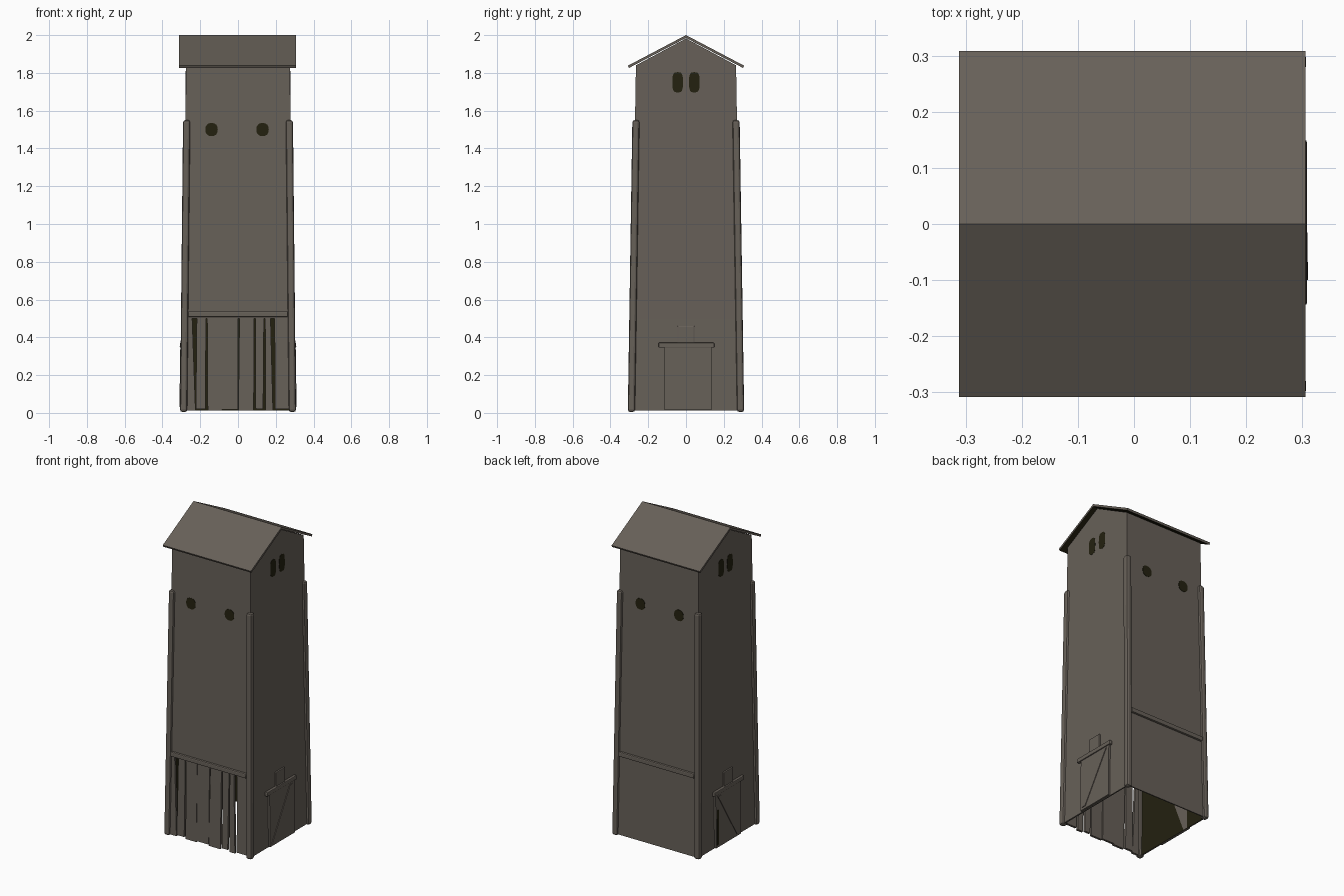
import bpy, bmesh, math
from mathutils import Vector

if "Cube" in bpy.data.objects:
    bpy.data.objects.remove(bpy.data.objects["Cube"])


def material(name, rgb):
    m = bpy.data.materials.new(name)
    m.diffuse_color = (*rgb, 1)
    m.use_nodes = True
    m.node_tree.nodes["Principled BSDF"].inputs["Base Color"].default_value = m.diffuse_color
    return m


GREY = material("weathered grey wood", (0.135, 0.117, 0.098))
DARK = material("dark olive interior", (0.017, 0.015, 0.005))
Z0, EAVE = 0.012, 1.84


def half(z):
    """Half width of the tapered walls in x and y at a height."""
    t = z / EAVE
    return 0.294 - 0.019 * t, 0.296 - 0.031 * t


def new_object(name, verts, faces, mats=(GREY,), bevel=0.0):
    mesh = bpy.data.meshes.new(name)
    mesh.from_pydata([tuple(v) for v in verts], [], faces)
    bm = bmesh.new()
    bm.from_mesh(mesh)
    bmesh.ops.recalc_face_normals(bm, faces=bm.faces)
    bm.to_mesh(mesh)
    bm.free()
    for m in mats:
        mesh.materials.append(m)
    ob = bpy.data.objects.new(name, mesh)
    bpy.context.collection.objects.link(ob)
    if bevel:
        b = ob.modifiers.new("soft edges", "BEVEL")
        b.width, b.segments = bevel, 2
    return ob


def prism(name, profile, offset, mat=GREY, bevel=0.0):
    """Flat polygon pushed along an offset vector."""
    n = len(profile)
    base = [Vector(p) for p in profile]
    verts = base + [p + Vector(offset) for p in base]
    faces = [tuple(range(n)), tuple(range(n, 2 * n))]
    faces += [(i, (i + 1) % n, n + (i + 1) % n, n + i) for i in range(n)]
    return new_object(name, verts, faces, (mat,), bevel)


def on_side(s, pts, out):
    """Points (y, z) laid on the sloping side wall s = +1 or -1."""
    return [(s * (half(z)[0] + out), y, z) for y, z in pts]


def on_front(s, pts, out):
    """Points (x, z) laid on the sloping front (-1) or back (+1) wall."""
    return [(x, s * (half(z)[1] + out), z) for x, z in pts]


def rect(a0, a1, z0, z1):
    return [(a0, z0), (a1, z0), (a1, z1), (a0, z1)]


def oval(ca, cz, ra, rz, power=1.0, n=16):
    pts = []
    for i in range(n):
        c, s = math.cos(2 * math.pi * i / n), math.sin(2 * math.pi * i / n)
        pts.append((ca + ra * math.copysign(abs(c) ** power, c),
                    cz + rz * math.copysign(abs(s) ** power, s)))
    return pts


# Hollow tapered tower walls, open at the bottom and behind the front planks
verts = []
for z in (Z0, 0.50, EAVE):
    hx, hy = half(z)
    verts += [(-hx, -hy, z), (hx, -hy, z), (hx, hy, z), (-hx, hy, z)]
hx = half(EAVE)[0]
verts += [(-hx, 0, 1.982), (hx, 0, 1.982)]
faces = [(1, 2, 6, 5), (2, 3, 7, 6), (3, 0, 4, 7),
         (4, 5, 9, 8), (6, 7, 11, 10),
         (5, 6, 10, 13, 9), (7, 4, 8, 12, 11), (8, 9, 13, 12), (10, 11, 12, 13)]
walls = new_object("tower_walls", verts, faces, (GREY, DARK))
s = walls.modifiers.new("wall thickness", "SOLIDIFY")
s.thickness, s.offset, s.material_offset = 0.01, -1, 1

# Rough front planks with narrow tapering gaps: (bottom x0, x1, top x0, x1, foot)
planks = [(-0.285, -0.225, -0.285, -0.243, 0.012), (-0.223, -0.172, -0.218, -0.170, 0.02),
          (-0.160, -0.085, -0.163, -0.085, 0.012), (-0.085, 0.000, -0.085, 0.000, 0.018),
          (0.002, 0.083, 0.008, 0.085, 0.012), (0.094, 0.133, 0.092, 0.137, 0.02),
          (0.146, 0.185, 0.144, 0.172, 0.012), (0.196, 0.285, 0.194, 0.285, 0.02)]
for i, (a, b, c, d, foot) in enumerate(planks):
    prism(f"front_plank_{i + 1}",
          on_front(-1, [(a, foot), (b, foot), (d, 0.51), (c, 0.51)], -0.002 * (i % 2)),
          (0, 0.014, 0))

# Rails above the plank wall and across the back
for s, name in ((-1, "front"), (1, "back")):
    prism(name + "_rail", on_front(s, rect(-0.265, 0.265, 0.508, 0.538), 0.013),
          (0, -s * 0.02, 0), bevel=0.006)

# Corner posts, leaning in with the walls
for sx in (-1, 1):
    for sy in (-1, 1):
        v = []
        for z, ox, oy in ((0.005, 0.307, 0.308), (1.55, 0.291, 0.284)):
            v += [(sx * (ox - a), sy * (oy - b), z)
                  for a, b in ((0, 0), (0.038, 0), (0.038, 0.038), (0, 0.038))]
        new_object("corner_post", v, [(0, 1, 2, 3), (4, 5, 6, 7), (0, 1, 5, 4),
                                      (1, 2, 6, 5), (2, 3, 7, 6), (3, 0, 4, 7)], bevel=0.012)

# Side doors with lintel, stepped top and diagonal brace
for s, name in ((1, "right"), (-1, "left")):
    step = (-s * 0.02, 0, 0)
    prism(name + "_door", on_side(s, rect(-0.115, 0.135, 0.015, 0.35), 0.012), step)
    prism(name + "_lintel", on_side(s, rect(-0.145, 0.15, 0.345, 0.372), 0.018), step, bevel=0.005)
    prism(name + "_door_top", on_side(s, rect(-0.045, 0.045, 0.37, 0.46), 0.010), step, bevel=0.004)
    prism(name + "_door_brace",
          on_side(s, [(-0.10, 0.03), (-0.07, 0.03), (0.115, 0.335), (0.085, 0.335)], 0.016),
          (-s * 0.01, 0, 0))
prism("left_door_gap", on_side(-1, rect(0.108, 0.124, 0.03, 0.25), 0.014), (0.006, 0, 0), DARK)

# Dark round windows front and back, paired tall windows in both gables
for s in (-1, 1):
    for x in (-0.14, 0.13):
        prism("round_window", on_front(s, oval(x, 1.50, 0.033, 0.035, 0.85), 0.002),
              (0, -s * 0.006, 0), DARK)
    for y in (-0.044, 0.044):
        prism("gable_window", on_side(s, oval(y, 1.75, 0.028, 0.054, 0.6), 0.002),
              (-s * 0.006, 0, 0), DARK)

# Gable roof sheet with dark underside
top = [(-0.308, 1.838), (0, 2.0), (0.308, 1.838)]
low = [(0.302, 1.826), (0, 1.985), (-0.302, 1.826)]
roof = prism("gable_roof", [(-0.312, y, z) for y, z in top + low], (0.618, 0, 0))
roof.data.materials.append(DARK)
for p in roof.data.polygons:
    if p.normal.z < -0.6 and abs(p.center.y) < 0.25:
        p.material_index = 1
